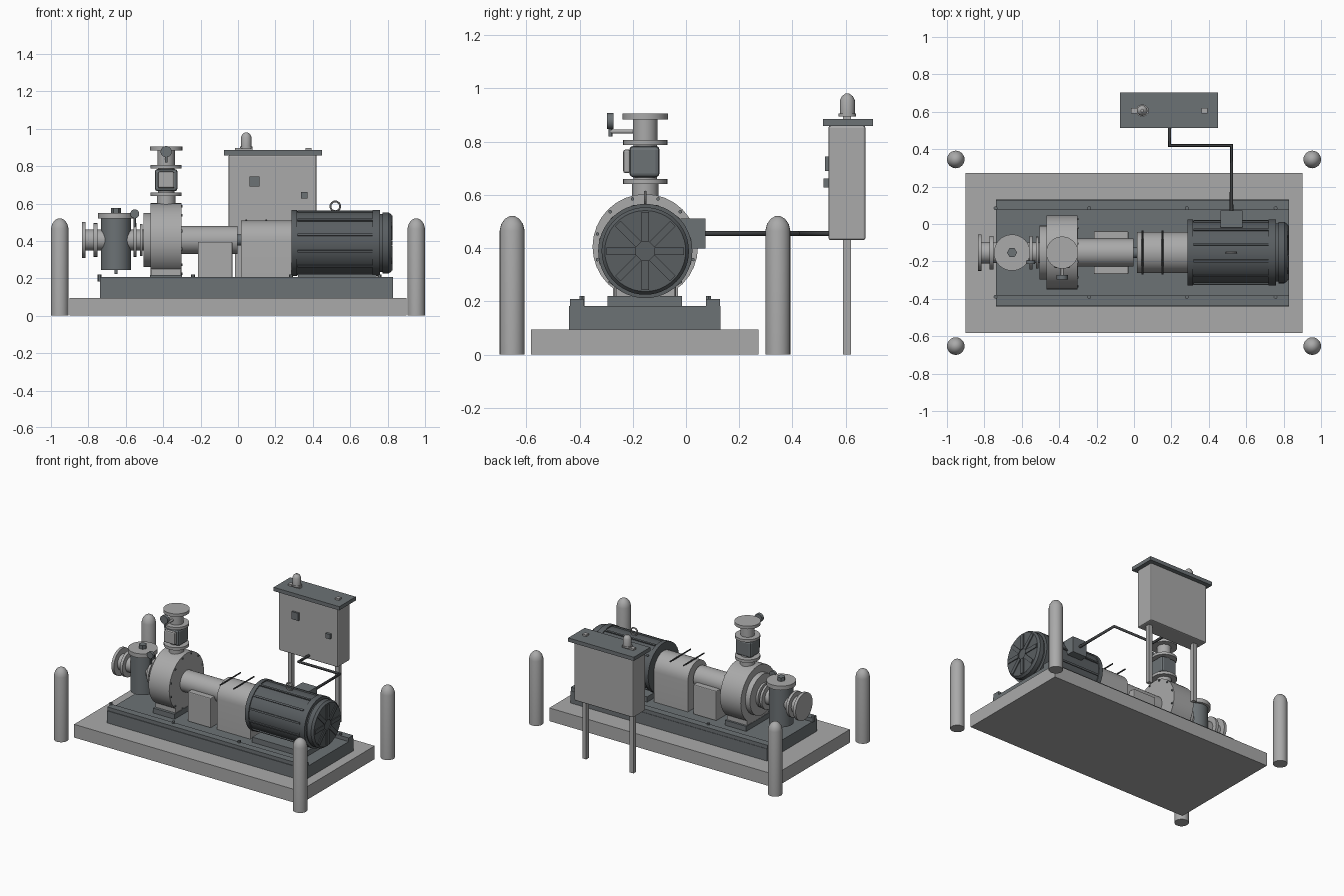
import bpy, bmesh, math
from mathutils import Vector, Matrix

if "Cube" in bpy.data.objects:
    bpy.data.objects.remove(bpy.data.objects["Cube"])


def material(name, rgb):
    m = bpy.data.materials.new(name)
    m.diffuse_color = (*rgb, 1)
    m.use_nodes = True
    m.node_tree.nodes["Principled BSDF"].inputs["Base Color"].default_value = m.diffuse_color
    return m


LIGHT = material("light_grey", (0.40, 0.40, 0.40))
DARK = material("slate_grey", (0.15, 0.168, 0.178))
MOTOR = material("motor_grey", (0.10, 0.112, 0.12))
BLACK = material("charcoal", (0.05, 0.053, 0.056))
AY, AZ = -0.153, 0.405          # pump shaft axis


def finish(name, bm, mat, bevel=0, smooth=False):
    bmesh.ops.recalc_face_normals(bm, faces=bm.faces)
    me = bpy.data.meshes.new(name)
    bm.to_mesh(me)
    bm.free()
    ob = bpy.data.objects.new(name, me)
    bpy.context.collection.objects.link(ob)
    me.materials.append(mat)
    if bevel:
        b = ob.modifiers.new("bevel", 'BEVEL')
        b.width, b.segments = bevel, 2
    if smooth:
        bpy.ops.object.select_all(action='DESELECT')
        ob.select_set(True)
        bpy.context.view_layer.objects.active = ob
        bpy.ops.object.shade_smooth_by_angle(angle=math.radians(35))
    return ob


def box(name, x, y, z, mat, bevel=0):
    """Box from (min, max) ranges."""
    bm = bmesh.new()
    bmesh.ops.create_cube(bm, size=1)
    for v in bm.verts:
        v.co = [(r[0] + r[1]) / 2 + c * (r[1] - r[0]) for r, c in zip((x, y, z), v.co)]
    return finish(name, bm, mat, bevel)


def lathe(name, origin, axis, profile, mat, n=32):
    """Turned part: profile of (distance along axis, radius)."""
    bm = bmesh.new()
    turn = Vector((0, 0, 1)).rotation_difference(Vector(axis)).to_matrix()
    rings = []
    for h, r in profile:
        rings.append([bm.verts.new(Vector(origin) + turn @ Vector(
            (r * math.cos(2 * math.pi * i / n), r * math.sin(2 * math.pi * i / n), h)))
            for i in range(n)])
    for a, b in zip(rings, rings[1:]):
        for i in range(n):
            bm.faces.new((a[i], a[(i + 1) % n], b[(i + 1) % n], b[i]))
    bm.faces.new(rings[0])
    bm.faces.new(rings[-1])
    return finish(name, bm, mat, smooth=n > 8)


def shaft_part(name, x0, x1, r, mat, z=AZ):
    return lathe(name, (x0, AY, z), (1, 0, 0), [(0, r), (x1 - x0, r)], mat)


def upright(name, x, y, z0, z1, r, mat, n=32):
    return lathe(name, (x, y, z0), (0, 0, 1), [(0, r), (z1 - z0, r)], mat, n)


# Foundation slab, skid and its side rails with bolts
box("foundation_slab", (-0.9, 0.9), (-0.582, 0.272), (0, 0.095), LIGHT)
box("skid", (-0.738, 0.83), (-0.44, 0.13), (0.095, 0.182), DARK)
for side, (ya, yb, yr) in {"front": (-0.435, -0.383, -0.39), "back": (0.075, 0.127, 0.085)}.items():
    box(side + "_rail", (-0.738, 0.83), (ya, yb), (0.182, 0.208), DARK)
    for x in (-0.74, -0.24, 0.283, 0.757):
        upright(side + "_rail_bolt", x, yr, 0.182, 0.221, 0.011, DARK, 6)

# Corner bollards with domed tops
dome = [(0, 0.047), (0.465, 0.047), (0.49, 0.041), (0.51, 0.027), (0.52, 0.01)]
for x in (-0.953, 0.953):
    for y in (-0.653, 0.345):
        lathe("bollard", (x, y, 0), (0, 0, 1), dome, LIGHT, 24)

# Motor: shell, end rings, ribs and fan cover
MZ = 0.389
box("motor_pedestal", (0.32, 0.74), (-0.295, -0.015), (0.18, 0.22), DARK)
lathe("motor_shell", (0.285, AY, MZ), (1, 0, 0),
      [(0, 0.177), (0.03, 0.177), (0.03, 0.17), (0.435, 0.17), (0.435, 0.177), (0.475, 0.177)], MOTOR, 48)
lathe("fan_cover", (0.76, AY, MZ), (1, 0, 0),
      [(0, 0.155), (0.012, 0.155), (0.012, 0.164), (0.045, 0.164), (0.06, 0.152)], MOTOR, 48)
for i in range(12):
    rib = box("motor_rib", (0.318, 0.718), (-0.006, 0.006), (0.16, 0.178), MOTOR)
    rib.data.transform(Matrix.Translation((0, AY, MZ)) @ Matrix.Rotation(math.radians(15 + 30 * i), 4, 'X'))
for i in range(8):
    spoke = box("fan_cover_spoke", (0.815, 0.826), (-0.014, 0.014), (0.035, 0.146), MOTOR)
    spoke.data.transform(Matrix.Translation((0, AY, MZ)) @ Matrix.Rotation(math.radians(45 * i), 4, 'X'))
bpy.ops.mesh.primitive_torus_add(location=(0.52, AY, 0.585), rotation=(math.pi / 2, 0, 0),
                                 major_radius=0.026, minor_radius=0.005,
                                 major_segments=24, minor_segments=8)
bpy.context.object.name = "lifting_eye"
bpy.context.object.data.materials.append(LIGHT)
box("terminal_box", (0.463, 0.58), (-0.02, 0.073), (0.398, 0.512), DARK)

# Arched coupling guard with cross rods
bm = bmesh.new()
arch = [(-0.11, 0.182), (0.11, 0.182)] + [
    (0.11 * math.cos(math.pi * i / 16), 0.4 + 0.11 * math.sin(math.pi * i / 16)) for i in range(17)]
face = bm.faces.new([bm.verts.new((0.015, AY + y, z)) for y, z in arch])
ext = bmesh.ops.extrude_face_region(bm, geom=[face])
bmesh.ops.translate(bm, vec=(0.27, 0, 0), verts=[v for v in ext["geom"] if isinstance(v, bmesh.types.BMVert)])
finish("coupling_guard", bm, LIGHT, smooth=True)
for x in (0.045, 0.152):
    lathe("guard_rod", (x, -0.27, 0.511), (0, 1, 0), [(0, 0.005), (0.235, 0.005)], BLACK, 10)

# Bearing housing and its support
shaft_part("drive_shaft", -0.02, 0.3, 0.03, DARK)
shaft_part("bearing_housing", -0.31, -0.003, 0.075, LIGHT)
box("bearing_support", (-0.215, -0.03), (-0.268, -0.038), (0.18, 0.395), LIGHT, 0.006)

# Pump casing, cover plate, bolts and foot
PX = -0.384
shaft_part("pump_casing", -0.468, -0.303, 0.198, LIGHT)
shaft_part("suction_cover", -0.505, -0.46, 0.145, LIGHT)
for i in range(12):
    a = math.radians(15 + 30 * i)
    lathe("casing_bolt", (-0.305, AY + 0.186 * math.cos(a), AZ + 0.186 * math.sin(a)), (1, 0, 0),
          [(0, 0.007), (0.008, 0.007)], DARK, 6)
box("pump_foot", (-0.465, -0.305), (-0.275, -0.03), (0.215, 0.265), LIGHT)
box("pump_pedestal", (-0.47, -0.30), (-0.295, -0.015), (0.18, 0.218), DARK)

# Discharge line: flanged pipe with valve
lathe("discharge_pipe", (PX, AY, 0.58), (0, 0, 1),
      [(0, 0.05), (0.06, 0.05), (0.06, 0.083), (0.08, 0.083), (0.08, 0.045), (0.207, 0.045),
       (0.207, 0.083), (0.226, 0.083), (0.226, 0.046), (0.303, 0.046), (0.303, 0.086), (0.325, 0.086)], LIGHT)
box("valve_body", (PX - 0.061, PX + 0.061), (-0.213, -0.099), (0.666, 0.784), DARK, 0.015)
box("valve_cover", (PX - 0.043, PX + 0.043), (-0.236, -0.208), (0.682, 0.77), LIGHT, 0.008)
lathe("discharge_gauge_pipe", (PX, -0.284, 0.838), (0, 1, 0), [(0, 0.008), (0.1, 0.008)], LIGHT, 12)
upright("discharge_gauge_stem", PX, -0.284, 0.82, 0.86, 0.007, DARK, 12)
lathe("discharge_gauge", (PX, -0.296, 0.877), (0, 1, 0), [(0, 0.03), (0.023, 0.03)], DARK, 24)

# Suction line: flanged pipes either side of the strainer
lathe("suction_pipe", (-0.835, AY, AZ), (1, 0, 0),
      [(0, 0.097), (0.02, 0.097), (0.02, 0.057), (0.063, 0.057), (0.063, 0.09), (0.083, 0.09),
       (0.083, 0.055), (0.275, 0.055), (0.275, 0.09), (0.292, 0.09), (0.292, 0.055),
       (0.31, 0.055), (0.31, 0.085), (0.325, 0.085), (0.325, 0.055), (0.34, 0.055)], LIGHT)
SX = -0.652
upright("strainer_body", SX, AY, 0.245, 0.522, 0.081, DARK)
upright("strainer_lid", SX, AY, 0.52, 0.55, 0.097, LIGHT)
upright("strainer_lid_nut", SX, AY, 0.55, 0.576, 0.027, DARK, 6)
upright("strainer_drain", SX, AY, 0.222, 0.25, 0.008, DARK, 12)
upright("suction_gauge_stem", -0.552, -0.203, 0.45, 0.53, 0.006, DARK, 12)
lathe("suction_gauge", (-0.552, -0.215, 0.545), (0, 1, 0), [(0, 0.024), (0.02, 0.024)], DARK, 24)

# Control cabinet on two posts, with roof, front plates and beacon
box("cabinet", (-0.05, 0.42), (0.535, 0.674), (0.43, 0.86), LIGHT, 0.008)
box("cabinet_roof", (-0.075, 0.448), (0.514, 0.702), (0.858, 0.885), DARK)
box("cabinet_display", (0.062, 0.115), (0.522, 0.537), (0.69, 0.744), DARK)
box("cabinet_switch", (0.336, 0.372), (0.516, 0.537), (0.628, 0.662), DARK)
for x in (0.0, 0.377):
    box("cabinet_post", (x - 0.015, x + 0.015), (0.59, 0.62), (0, 0.897), LIGHT)
box("beacon_base", (-0.015, 0.078), (0.592, 0.62), (0.885, 0.897), LIGHT)
lathe("beacon", (0.044, 0.606, 0.895), (0, 0, 1),
      [(0, 0.033), (0.01, 0.033), (0.01, 0.028), (0.06, 0.028), (0.076, 0.02), (0.085, 0.008)], LIGHT, 20)

# Cable conduit from motor to cabinet
path = [(0.521, 0.06, 0.455), (0.521, 0.42, 0.455), (0.19, 0.42, 0.455), (0.19, 0.545, 0.455)]
cu = bpy.data.curves.new("conduit", 'CURVE')
cu.dimensions = '3D'
cu.bevel_depth, cu.bevel_resolution, cu.use_fill_caps = 0.01, 2, True
sp = cu.splines.new('POLY')
sp.points.add(3)
for p, c in zip(sp.points, path):
    p.co = (*c, 1)
cu.materials.append(BLACK)
bpy.context.collection.objects.link(bpy.data.objects.new("conduit", cu))
